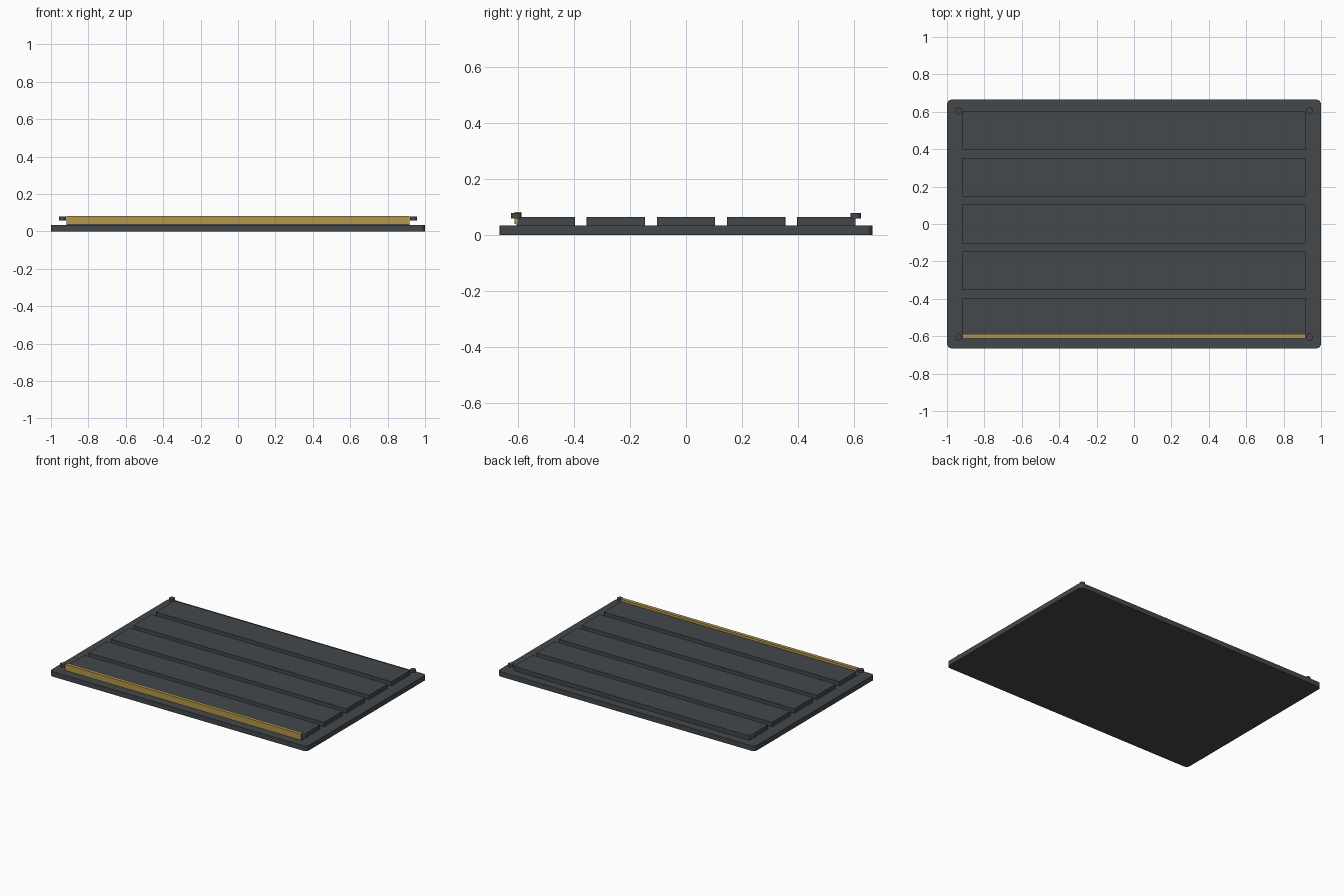
import bpy, bmesh

if "Cube" in bpy.data.objects:
    bpy.data.objects.remove(bpy.data.objects["Cube"])


def material(name, rgb):
    m = bpy.data.materials.new(name)
    m.diffuse_color = (*rgb, 1)
    m.use_nodes = True
    m.node_tree.nodes["Principled BSDF"].inputs["Base Color"].default_value = m.diffuse_color
    return m


slate = material("slate_grey", (0.056, 0.065, 0.072))
brass = material("brass", (0.46, 0.31, 0.075))


def finish(name, bm, mat):
    me = bpy.data.meshes.new(name)
    bm.to_mesh(me)
    bm.free()
    me.materials.append(mat)
    ob = bpy.data.objects.new(name, me)
    bpy.context.collection.objects.link(ob)
    return ob


def box(name, x, y, z, mat, corner=0.0):
    """Box from (min, max) ranges, with optional rounded upright corners."""
    bm = bmesh.new()
    bmesh.ops.create_cube(bm, size=1)
    for v in bm.verts:
        v.co = [r[0] if c < 0 else r[1] for c, r in zip(v.co, (x, y, z))]
    if corner:
        upright = [e for e in bm.edges
                   if abs(e.verts[0].co.z - e.verts[1].co.z) > 1e-4]
        bmesh.ops.bevel(bm, geom=upright, offset=corner, segments=4,
                        profile=0.5, affect='EDGES')
    return finish(name, bm, mat)


# Base tray with rounded corners
box("base_plate", (-1, 1), (-0.665, 0.665), (0, 0.035), slate, 0.025)

# Five raised slats
for i in range(5):
    yc = (i - 2) * 0.25
    box(f"slat_{i + 1}", (-0.917, 0.917), (yc - 0.104, yc + 0.104),
        (0.035, 0.065), slate, 0.003)

# Brass strip along the front edge
box("front_trim", (-0.917, 0.917), (-0.611, -0.587), (0.039, 0.082), brass)

# Corner studs
for sx in (-1, 1):
    for sy in (-1, 1):
        bm = bmesh.new()
        bmesh.ops.create_cone(bm, cap_ends=True, segments=16,
                              radius1=0.019, radius2=0.019, depth=0.019)
        bmesh.ops.translate(bm, verts=bm.verts,
                            vec=(sx * 0.938, sy * 0.605, 0.069))
        ob = finish(f"stud_{'left' if sx < 0 else 'right'}_"
                    f"{'front' if sy < 0 else 'back'}", bm, slate)
        for p in ob.data.polygons:
            p.use_smooth = len(p.vertices) == 4
        bpy.context.view_layer.objects.active = ob
        ob.select_set(True)
        bpy.ops.object.shade_smooth_by_angle()
        ob.select_set(False)
